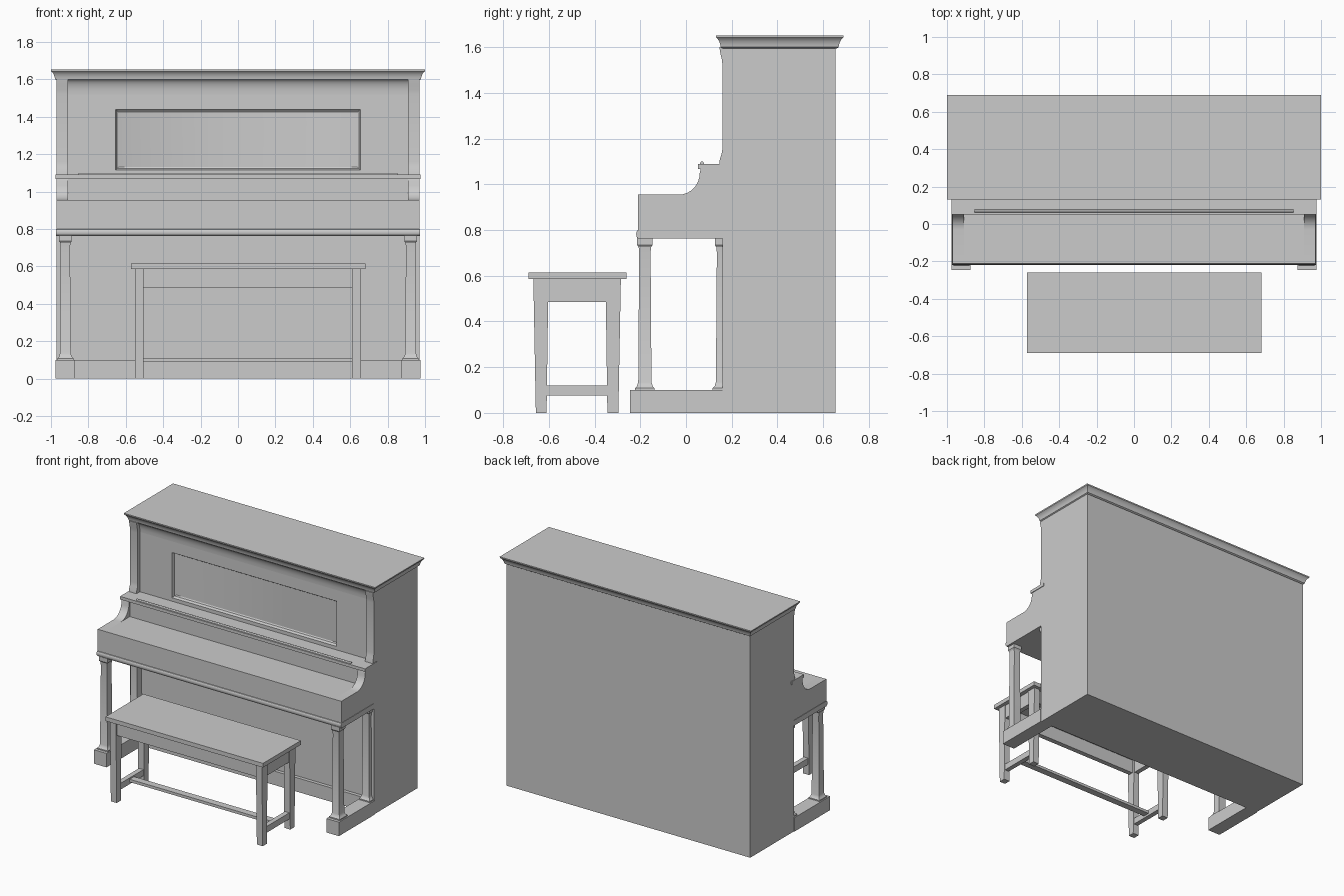
import bpy, bmesh, math

if "Cube" in bpy.data.objects:
    bpy.data.objects.remove(bpy.data.objects["Cube"])

grey = bpy.data.materials.new("plain_grey")
grey.use_nodes = True
grey.diffuse_color = (0.6, 0.6, 0.6, 1)
grey.node_tree.nodes["Principled BSDF"].inputs["Base Color"].default_value = (0.6, 0.6, 0.6, 1)


def finish(name, bm):
    bmesh.ops.recalc_face_normals(bm, faces=bm.faces)
    mesh = bpy.data.meshes.new(name)
    bm.to_mesh(mesh)
    bm.free()
    mesh.materials.append(grey)
    obj = bpy.data.objects.new(name, mesh)
    bpy.context.collection.objects.link(obj)
    bpy.ops.object.select_all(action='DESELECT')
    obj.select_set(True)
    bpy.context.view_layer.objects.active = obj
    bpy.ops.object.shade_smooth_by_angle(angle=math.radians(30))
    return obj


def loft(name, rects):
    """Stack of horizontal rectangles (x0, x1, y0, y1, z) with capped ends."""
    bm = bmesh.new()
    rings = [[bm.verts.new(p) for p in ((a, c, z), (b, c, z), (b, d, z), (a, d, z))]
             for a, b, c, d, z in rects]
    for lo, hi in zip(rings, rings[1:]):
        for i in range(4):
            j = (i + 1) % 4
            bm.faces.new((lo[i], lo[j], hi[j], hi[i]))
    bm.faces.new(rings[0][::-1])
    bm.faces.new(rings[-1])
    return finish(name, bm)


def box(name, x0, x1, y0, y1, z0, z1):
    return loft(name, [(x0, x1, y0, y1, z0), (x0, x1, y0, y1, z1)])


def extrude(name, x0, x1, profile):
    """Side profile of (y, z) points pulled from x0 to x1."""
    bm = bmesh.new()
    face = bm.faces.new([bm.verts.new((x0, y, z)) for y, z in profile])
    out = bmesh.ops.extrude_face_region(bm, geom=[face])
    bmesh.ops.translate(bm, vec=(x1 - x0, 0, 0),
                        verts=[v for v in out["geom"] if isinstance(v, bmesh.types.BMVert)])
    return finish(name, bm)


def arc(cy, cz, ry, rz, a0, a1, n=8):
    return [(cy + ry * math.cos(math.radians(a0 + (a1 - a0) * i / n)),
             cz + rz * math.sin(math.radians(a0 + (a1 - a0) * i / n))) for i in range(n + 1)]


W = 0.97       # half width of the case
IN = 0.91      # half width between the cheeks
FRONT = 0.16   # front of the case sides
PANEL = 0.185  # front of the recessed panels
BACK = 0.655

# Case back and recessed lower panel
box("case_body", -IN, IN, 0.23, BACK, 0, 1.6)
box("lower_panel", -IN, IN, PANEL, 0.23, 0.1, 1.07)
box("toe_rail", -IN, IN, FRONT, 0.23, 0, 0.1)

# Upper panel with a bevelled sunken window
bm = bmesh.new()
rings = []
for hx, z0, z1, y in ((IN, 1.07, 1.6, 0.23), (IN, 1.07, 1.6, PANEL), (0.655, 1.115, 1.44, PANEL),
                      (0.648, 1.122, 1.432, 0.205), (0.638, 1.13, 1.425, 0.21)):
    rings.append([bm.verts.new(p) for p in ((-hx, y, z0), (hx, y, z0), (hx, y, z1), (-hx, y, z1))])
for a, b in zip(rings, rings[1:]):
    for i in range(4):
        j = (i + 1) % 4
        bm.faces.new((a[i], a[j], b[j], b[i]))
bm.faces.new(rings[-1])
bm.faces.new(rings[0])
finish("upper_panel", bm)

# Cove under the cornice
extrude("upper_cove", -IN, IN, [(0.22, 1.6), (0.22, 1.52), (PANEL, 1.52)]
        + arc(0.15, 1.52, PANEL - 0.15, 0.08, 15, 90, 6))

# Cornice flaring on all four sides
flare = [(0, 1.595), (0.008, 1.6), (0.010, 1.612), (0.015, 1.626), (0.022, 1.637),
         (0.029, 1.643), (0.030, 1.652)]
loft("cornice", [(-W - g, W + g, FRONT - g, BACK + 0.005 + g, z) for g, z in flare])

# Sides, key arms, feet and legs, left and right
for side, s in (("left", 1), ("right", -1)):
    extrude("case_side_" + side, s * IN, s * W,
            [(BACK, 0), (BACK, 1.6), (0.146, 1.6), (0.150, 1.575), (0.157, 1.545), (FRONT, 1.52),
             (FRONT, 1.16), (0.156, 1.135), (0.148, 1.11), (0.146, 1.09), (FRONT, 1.07), (FRONT, 0)])
    extrude("key_arm_" + side, s * IN, s * W,
            [(FRONT, 0.765), (-0.21, 0.765), (-0.21, 0.955)]
            + arc(-0.03, 1.05, 0.09, 0.095, -90, 0) + [(0.065, 1.07), (FRONT, 1.07)])
    box("foot_" + side, s * 0.875, s * 0.975, -0.245, FRONT, 0, 0.1)
    c = s * 0.923
    column = [(0.043, 0.1), (0.043, 0.108), (0.035, 0.116), (0.029, 0.135), (0.025, 0.7),
              (0.027, 0.725), (0.034, 0.735), (0.034, 0.765)]
    loft("front_leg_" + side, [(c - h, c + h, -0.18 - h, -0.18 + h, z) for h, z in column])
    loft("rear_pilaster_" + side, [(c - h, c + h, FRONT - h, 0.19, z) for h, z in column])

# Keyboard shelf, lid and music ledge
box("keyboard_lid", -IN, IN, -0.21, PANEL, 0.765, 0.955)
box("lid_riser", -IN, IN, 0.07, PANEL, 0.95, 1.07)
extrude("keybed_moulding", -0.973, 0.973,
        [(FRONT, 0.762), (-0.21, 0.762)] + arc(-0.209, 0.782, 0.009, 0.018, 270, 90, 6) + [(FRONT, 0.8)])
box("music_ledge", -0.975, 0.975, 0.052, 0.19, 1.068, 1.09)
extrude("ledge_strip", -0.853, 0.853, [(0.062, 1.088)] + arc(0.07, 1.092, 0.008, 0.008, 180, 0, 6) + [(0.078, 1.088)])

# Bench
box("bench_top", -0.572, 0.682, -0.69, -0.26, 0.585, 0.615)
for name, y in (("front", -0.637), ("back", -0.318)):
    box("bench_apron_" + name, -0.53, 0.635, y - 0.018, y + 0.018, 0.485, 0.587)
for side, x0 in (("right", -0.552), ("left", 0.61)):
    x1 = x0 + 0.047
    for name, o, i, d in (("front", -0.668, -0.602, 1), ("back", -0.285, -0.352, -1)):
        loft("bench_leg_%s_%s" % (name, side),
             [(x0, x1, o + d * 0.011, i - d * 0.008, 0), (x0, x1, o, i, 0.587)])
    box("bench_side_apron_" + side, x0 + 0.006, x1 - 0.006, -0.63, -0.32, 0.485, 0.587)
    box("bench_side_stretcher_" + side, x0 + 0.006, x1 - 0.006, -0.63, -0.32, 0.075, 0.12)
box("bench_long_stretcher", -0.53, 0.635, -0.502, -0.452, 0.09, 0.11)
